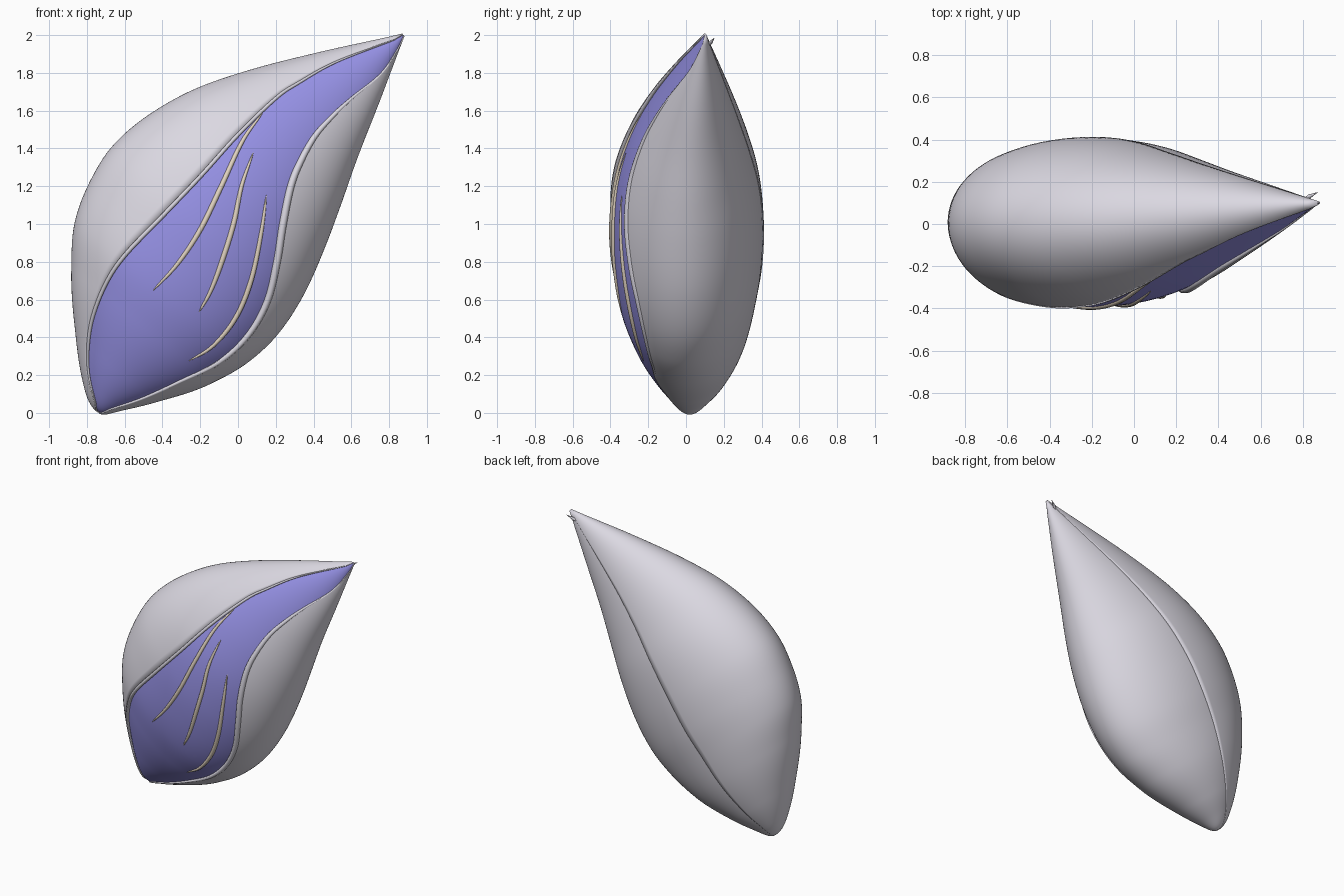
import bpy, math
from mathutils import Vector

cube = bpy.data.objects.get("Cube")
if cube:
    bpy.data.objects.remove(cube)


def material(name, rgb):
    m = bpy.data.materials.new(name)
    m.use_nodes = True
    m.diffuse_color = (*rgb, 1)
    m.node_tree.nodes["Principled BSDF"].inputs["Base Color"].default_value = (*rgb, 1)
    return m


GREY = material("pale grey", (0.71, 0.69, 0.76))
PURPLE = material("soft purple", (0.31, 0.29, 0.8))
CREAM = material("cream", (0.76, 0.66, 0.53))

# Bud axis leans from the base up to the tip
BASE = Vector((-0.738, 0, 0.006))
AXIS = Vector((0.629, 0, 0.777))
SIDE = Vector((-0.777, 0, 0.629))

# Stations: distance along axis, upper offset, lower offset, centre y, half depth
ROWS = [Vector(r) for r in (
    (0, 0, 0, .02, 0), (.1, .19, -.1, .02, .12), (.23, .33, -.2, .02, .202),
    (.5, .58, -.372, .01, .318), (.7, .72, -.45, 0, .37), (.9, .79, -.48, 0, .398),
    (1.14, .82, -.46, 0, .405), (1.45, .755, -.378, .005, .37),
    (1.65, .67, -.31, .012, .318), (1.9, .515, -.22, .03, .238),
    (2.21, .285, -.12, .06, .13), (2.57, 0, 0, .1, 0))]
LENGTH = ROWS[-1][0]
ROOTS = [math.sqrt(r[0]) for r in ROWS]  # square-root spacing rounds the base


def spline(knots, pts, t):
    """Smooth curve through points at uneven knots."""
    last = len(pts) - 1
    i = 0
    while i < last - 1 and knots[i + 1] < t:
        i += 1

    def slope(a, b):
        return (pts[b] - pts[a]) / (knots[b] - knots[a])

    def tangent(j):
        if j == 0 or j == last:
            return slope(max(j - 1, 0), min(j + 1, last))
        w = (knots[j] - knots[j - 1]) / (knots[j + 1] - knots[j - 1])
        return slope(j - 1, j) * (1 - w) + slope(j, j + 1) * w

    h = knots[i + 1] - knots[i]
    f = (t - knots[i]) / h
    g = 1 - f
    return pts[i] * ((1 + 2 * f) * g * g) + tangent(i) * (h * f * g * g) \
        + pts[i + 1] * (f * f * (3 - 2 * f)) - tangent(i + 1) * (h * f * f * g)


def section(s):
    """Middle offset, half width, centre y and half depth at a distance."""
    _, up, low, yc, depth = spline(ROOTS, ROWS, math.sqrt(s))
    return (up + low) / 2, (up - low) / 2, yc, depth


def surface(s, ang, grow=1.0):
    """Point on the bud; angle 0 is the upper side, pi/2 the front."""
    mid, half, yc, depth = section(s)
    p = BASE + AXIS * s + SIDE * (mid + half * grow * math.cos(ang))
    p.y = yc - depth * grow * math.sin(ang)
    return p


def locate(x, z):
    """Distance and angle of the front surface point at x, z."""
    rel = Vector((x, 0, z)) - BASE
    s = max(0.01, min(LENGTH - 0.01, rel.dot(AXIS)))
    mid, half, _, _ = section(s)
    u = (rel.dot(SIDE) - mid) / half
    return s, math.acos(max(-0.97, min(0.97, u)))


def trace(path, n=8):
    """Smooth front path turned into (distance, angle) pairs."""
    pts = [Vector(p) for p in path]
    knots = range(len(pts))
    return [locate(*spline(knots, pts, i / n)) for i in range((len(pts) - 1) * n + 1)]


def angle_at(edge, s):
    if s <= edge[0][0]:
        return edge[0][1]
    for (s0, a0), (s1, a1) in zip(edge, edge[1:]):
        if s0 <= s <= s1:
            return a0 + (a1 - a0) * (s - s0) / max(s1 - s0, 1e-6)
    return edge[-1][1]


def shell(name, mat, start, end, grow, flare=0, thick=0, rows=110, cols=48):
    """Skin between two angles, flaring out toward the end angle."""
    verts, faces = [], []
    for r in range(rows + 1):
        s = (0.03 + (ROOTS[-1] - 0.032) * r / rows) ** 2
        a, b = start(s), end(s)
        verts += [surface(s, a + (b - a) * c / cols, grow + flare * (c / cols) ** 4)
                  for c in range(cols + 1)]
    w = cols + 1
    for r in range(rows):
        for c in range(cols):
            i = r * w + c
            faces.append((i, i + w, i + w + 1, i + 1))
    me = bpy.data.meshes.new(name)
    me.from_pydata(verts, [], faces)
    me.materials.append(mat)
    ob = bpy.data.objects.new(name, me)
    bpy.context.collection.objects.link(ob)
    for f in me.polygons:
        f.use_smooth = True
    if thick:
        mod = ob.modifiers.new("thickness", "SOLIDIFY")
        mod.thickness = thick
        mod.offset = 0


def tube(name, mat, pts, radius, taper=0.6):
    """Round strand that thins toward both ends."""
    cu = bpy.data.curves.new(name, "CURVE")
    cu.dimensions = "3D"
    cu.bevel_depth = radius
    cu.bevel_resolution = 3
    cu.use_fill_caps = True
    sp = cu.splines.new("POLY")
    sp.points.add(len(pts) - 1)
    for i, p in enumerate(pts):
        sp.points[i].co = (*p, 1)
        sp.points[i].radius = 0.12 + 0.88 * abs(math.sin(math.pi * i / (len(pts) - 1))) ** taper
    sp.use_smooth = True
    cu.materials.append(mat)
    ob = bpy.data.objects.new(name, cu)
    bpy.context.collection.objects.link(ob)


# Open edges of the two outer petals, base to tip
upper_edge = trace([(-.75, .04), (-.79, .2), (-.795, .35), (-.77, .51), (-.7, .69),
                    (-.6, .84), (-.4, 1.05), (-.2, 1.26), (0, 1.48), (.2, 1.67),
                    (.32, 1.75), (.52, 1.86), (.84, 1.98)])
lower_edge = trace([(-.68, .02), (-.5, .08), (-.3, .17), (-.1, .27), (.05, .41),
                    (.15, .59), (.2, .8), (.23, 1), (.27, 1.2), (.32, 1.33),
                    (.4, 1.47), (.5, 1.58), (.6, 1.67), (.76, 1.8), (.86, 1.95)])
SEAM = math.pi / 2

# Inner petal
shell("inner_petal", PURPLE, lambda s: 0, lambda s: 2 * math.pi, 0.97, cols=96)

# Outer petals, overlapping at the back seam
shell("upper_petal", GREY, lambda s: -SEAM - 0.03,
      lambda s: angle_at(upper_edge, s), 1.0, 0.025, 0.014)
shell("lower_petal", GREY, lambda s: angle_at(lower_edge, s),
      lambda s: 3 * SEAM, 0.99, 0, 0.012)

# Rolled rims along the open edges
tube("upper_rim", GREY, [surface(s, a + 0.01, 1.005) for s, a in upper_edge], 0.012)
tube("lower_rim", GREY, [surface(s, a + 0.03, 0.985) for s, a in lower_edge], 0.02, 1.2)

# Veins set into the inner petal
veins = {
    "upper_vein": [(.125, 1.59), (.02, 1.44), (-.09, 1.2), (-.2, .97), (-.32, .79), (-.45, .65)],
    "middle_vein": [(.08, 1.38), (.02, 1.2), (-.02, 1), (-.08, .8), (-.14, .64), (-.2, .53)],
    "lower_vein": [(.155, 1.15), (.13, .95), (.08, .7), (0, .5), (-.12, .35), (-.25, .27)],
}
for name, path in veins.items():
    tube(name, CREAM, [surface(s, a, 0.969) for s, a in trace(path)], 0.014)

# Small barb behind the tip
tube("tip_barb", GREY, [(.79, .11, 1.93), (.83, .13, 1.96), (.87, .15, 1.985)], 0.01)
